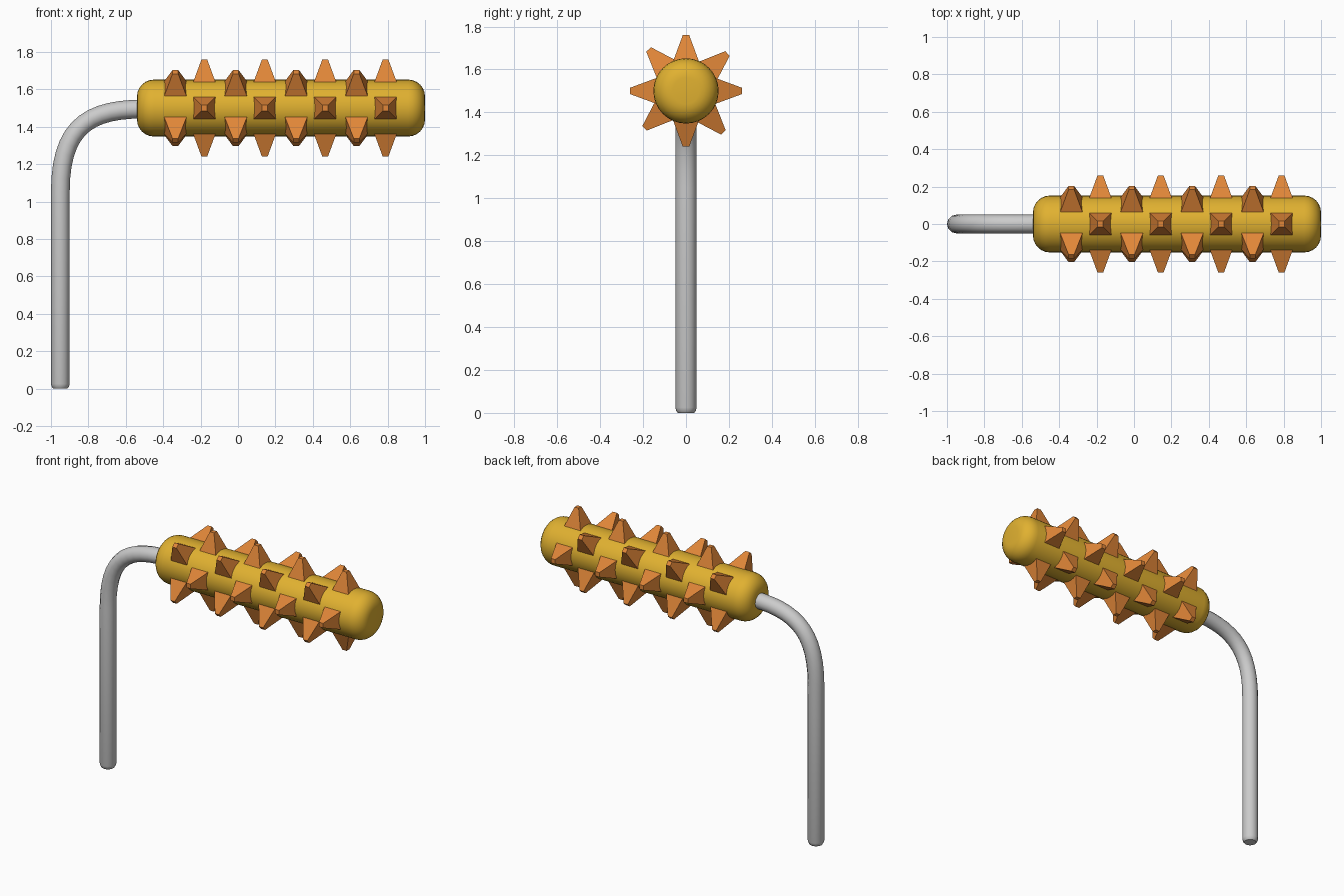
import bpy, bmesh, math
from mathutils import Vector, Matrix
from mathutils.geometry import interpolate_bezier

if "Cube" in bpy.data.objects:
    bpy.data.objects.remove(bpy.data.objects["Cube"])

AXIS_Z = 1.5


def material(name, rgb):
    m = bpy.data.materials.new(name)
    m.diffuse_color = (*rgb, 1)
    m.use_nodes = True
    m.node_tree.nodes["Principled BSDF"].inputs["Base Color"].default_value = m.diffuse_color
    return m


def smooth(obj, angle=40):
    bpy.ops.object.select_all(action='DESELECT')
    obj.select_set(True)
    bpy.context.view_layer.objects.active = obj
    bpy.ops.object.shade_smooth_by_angle(angle=math.radians(angle))


# Bent metal handle: straight shaft, then a bend into the roller
bend = interpolate_bezier(Vector((-0.95, 0, 1.05)), Vector((-0.95, 0, 1.40)),
                          Vector((-0.80, 0, 1.495)), Vector((-0.50, 0, 1.495)), 14)
path = [(Vector((-0.95, 0, z)), r) for z, r in ((0, 0.76), (0.008, 0.9), (0.025, 1))]
path += [(p, 1) for p in bend]
curve = bpy.data.curves.new("handle", 'CURVE')
curve.dimensions = '3D'
curve.bevel_depth = 0.05
curve.bevel_resolution = 4
curve.use_fill_caps = True
spline = curve.splines.new('POLY')
spline.points.add(len(path) - 1)
for pt, (co, r) in zip(spline.points, path):
    pt.co = (*co, 1)
    pt.radius = r
handle = bpy.data.objects.new("handle", curve)
bpy.context.collection.objects.link(handle)
bpy.context.view_layer.objects.active = handle
handle.select_set(True)
bpy.ops.object.convert(target='MESH')
smooth(bpy.context.object, 50)

# Roller: cylinder with rounded ends
bpy.ops.mesh.primitive_cylinder_add(vertices=32, radius=0.152, depth=1.54,
                                    location=(0.23, 0, AXIS_Z), rotation=(0, math.pi / 2, 0))
roller = bpy.context.object
roller.name = "roller"
roller.data.materials.append(material("amber", (0.75, 0.44, 0.03)))
bevel = roller.modifiers.new("rounded_ends", 'BEVEL')
bevel.width = 0.09
bevel.segments = 6
bevel.limit_method = 'ANGLE'
bevel.angle_limit = math.radians(40)
bpy.ops.object.modifier_apply(modifier=bevel.name)
smooth(roller)

# Spikes: blunt square pyramids in alternating rings of four
bm = bmesh.new()
R_BASE, R_TIP = 0.138, 0.26


def spike(x, angle):
    place = (Matrix.Translation((x, 0, AXIS_Z)) @ Matrix.Rotation(angle, 4, 'X')
             @ Matrix.Translation((0, 0, (R_BASE + R_TIP) / 2))
             @ Matrix.Rotation(math.pi / 4, 4, 'Z'))
    bmesh.ops.create_cone(bm, cap_ends=True, segments=4,
                          radius1=0.06 * math.sqrt(2), radius2=0.015 * math.sqrt(2),
                          depth=R_TIP - R_BASE, matrix=place)


for i in range(4):
    for k in range(4):
        spike(-0.18 + 0.323 * i, math.radians(90 * k))
        spike(-0.335 + 0.323 * i, math.radians(48 - 5 + 90 * k - 1))
mesh = bpy.data.meshes.new("spikes")
bm.to_mesh(mesh)
bm.free()
spikes = bpy.data.objects.new("spikes", mesh)
bpy.context.collection.objects.link(spikes)
mesh.materials.append(material("red_orange", (0.75, 0.24, 0.04)))
